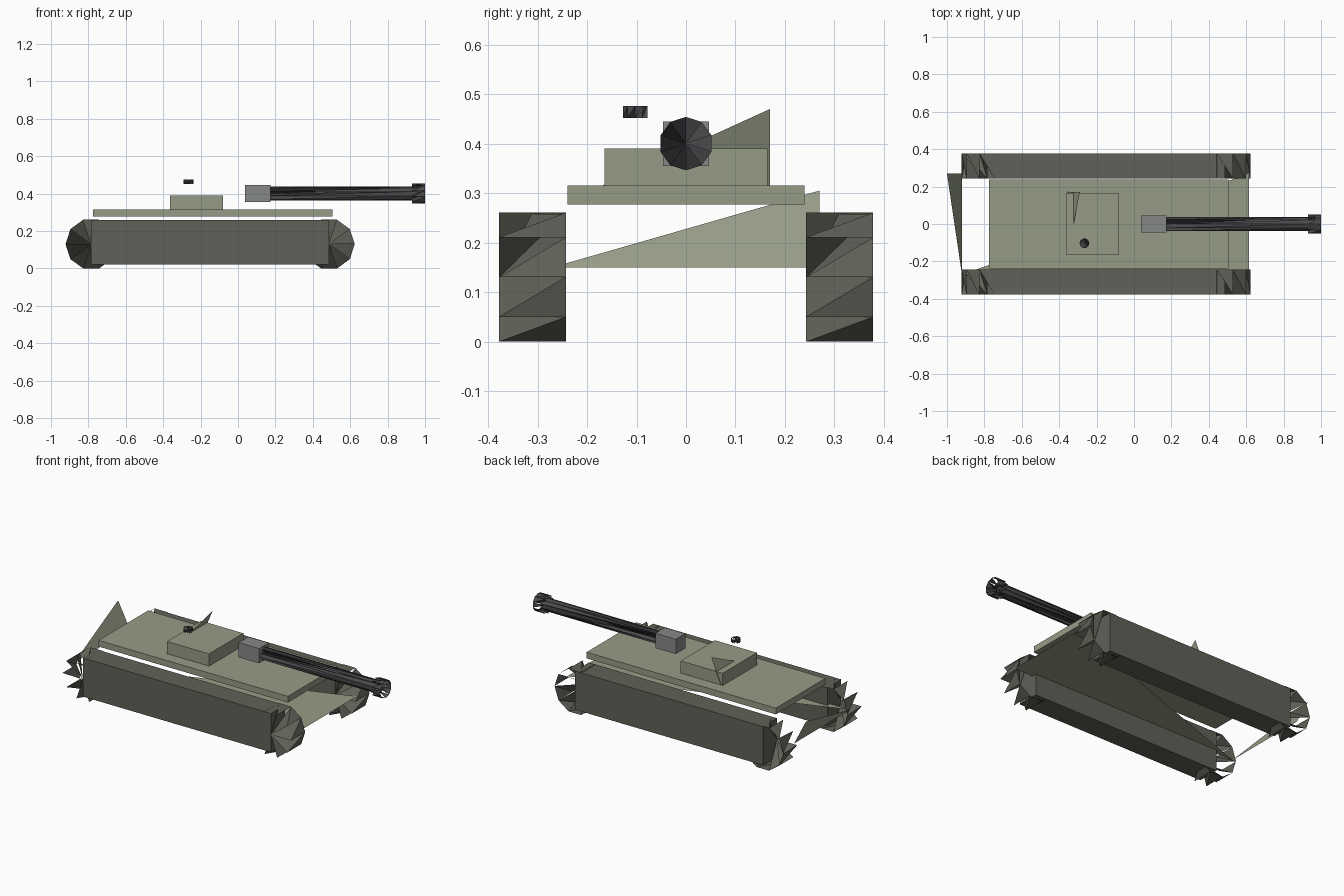
import bpy
from math import cos, sin, pi
from mathutils import Vector

if "Cube" in bpy.data.objects:
    bpy.data.objects.remove(bpy.data.objects["Cube"])


def material(name, r, g, b):
    m = bpy.data.materials.new(name)
    m.diffuse_color = (r, g, b, 1)
    m.use_nodes = True
    m.node_tree.nodes["Principled BSDF"].inputs["Base Color"].default_value = m.diffuse_color
    return m


GREEN = material("armour_green", 0.30, 0.33, 0.24)
TRACK = material("track_grey", 0.12, 0.12, 0.10)
STEEL = material("steel", 0.24, 0.25, 0.25)
DARK = material("dark_steel", 0.07, 0.07, 0.075)


def mesh_object(name, verts, faces, mat):
    me = bpy.data.meshes.new(name)
    me.from_pydata(verts, [], faces)
    me.materials.append(mat)
    ob = bpy.data.objects.new(name, me)
    bpy.context.collection.objects.link(ob)
    return ob


def box(name, x0, x1, y0, y1, z0, z1, mat):
    verts = [(x, y, z) for x in (x0, x1) for y in (y0, y1) for z in (z0, z1)]
    faces = [(0, 1, 3, 2), (4, 6, 7, 5), (0, 4, 5, 1),
             (2, 3, 7, 6), (0, 2, 6, 4), (1, 5, 7, 3)]
    return mesh_object(name, verts, faces, mat)


def bladed_drum(name, start, end, radius, mat, u, v, sides=10):
    """Open faceted drum: one triangle per side plus twisted blades to the hub."""
    a, b = Vector(start), Vector(end)
    u, v = Vector(u), Vector(v)
    verts = [a, b]
    for i in range(sides):
        t = 2 * pi * i / sides
        offset = (u * cos(t) + v * sin(t)) * radius
        verts += [a + offset, b + offset]
    faces = []
    for i in range(sides):
        j = (i + 1) % sides
        ai, bi, bj = 2 + 2 * i, 3 + 2 * i, 3 + 2 * j
        faces += [(ai, bi, bj), (0, ai, bj)]
    return mesh_object(name, verts, faces, mat)


X, Y, Z = (1, 0, 0), (0, 1, 0), (0, 0, 1)

# Tracks with a drum at each end
for side, s in (("right", -1), ("left", 1)):
    lo, hi = sorted((s * 0.243, s * 0.378))
    box(side + "_track", -0.785, 0.487, lo, hi, 0.022, 0.258, TRACK)
    for end, cx in (("rear", -0.785), ("front", 0.487)):
        bladed_drum(f"{side}_{end}_drum", (cx, lo, 0.13), (cx, hi, 0.13),
                    0.137, TRACK, X, Z)

# Open hull: triangular floor and sloping rear plate
mesh_object("hull_floor", [(0.615, 0.27, 0.15), (-0.92, -0.27, 0.15), (0.615, -0.27, 0.15)],
            [(0, 1, 2)], GREEN)
mesh_object("hull_rear_plate", [(-1.0, 0.27, 0.305), (-0.92, 0.27, 0.15), (-0.92, -0.27, 0.15)],
            [(0, 1, 2)], GREEN)

# Deck, turret base and turret rear plate
box("deck", -0.775, 0.505, -0.239, 0.239, 0.277, 0.315, GREEN)
box("turret_base", -0.364, -0.08, -0.165, 0.165, 0.315, 0.39, GREEN)
mesh_object("turret_rear_plate", [(-0.29, 0.17, 0.47), (-0.355, 0.17, 0.315), (-0.355, -0.17, 0.315)],
            [(0, 1, 2)], GREEN)

# Hatch
bladed_drum("hatch", (-0.265, -0.103, 0.452), (-0.265, -0.103, 0.476), 0.026, DARK, X, Y)

# Gun
box("gun_mantlet", 0.037, 0.175, -0.046, 0.046, 0.355, 0.445, STEEL)
bladed_drum("gun_barrel", (0.15, 0, 0.4), (0.96, 0, 0.4), 0.038, DARK, Z, Y)
bladed_drum("muzzle", (0.93, 0, 0.4), (1.0, 0, 0.4), 0.054, DARK, Z, Y)
